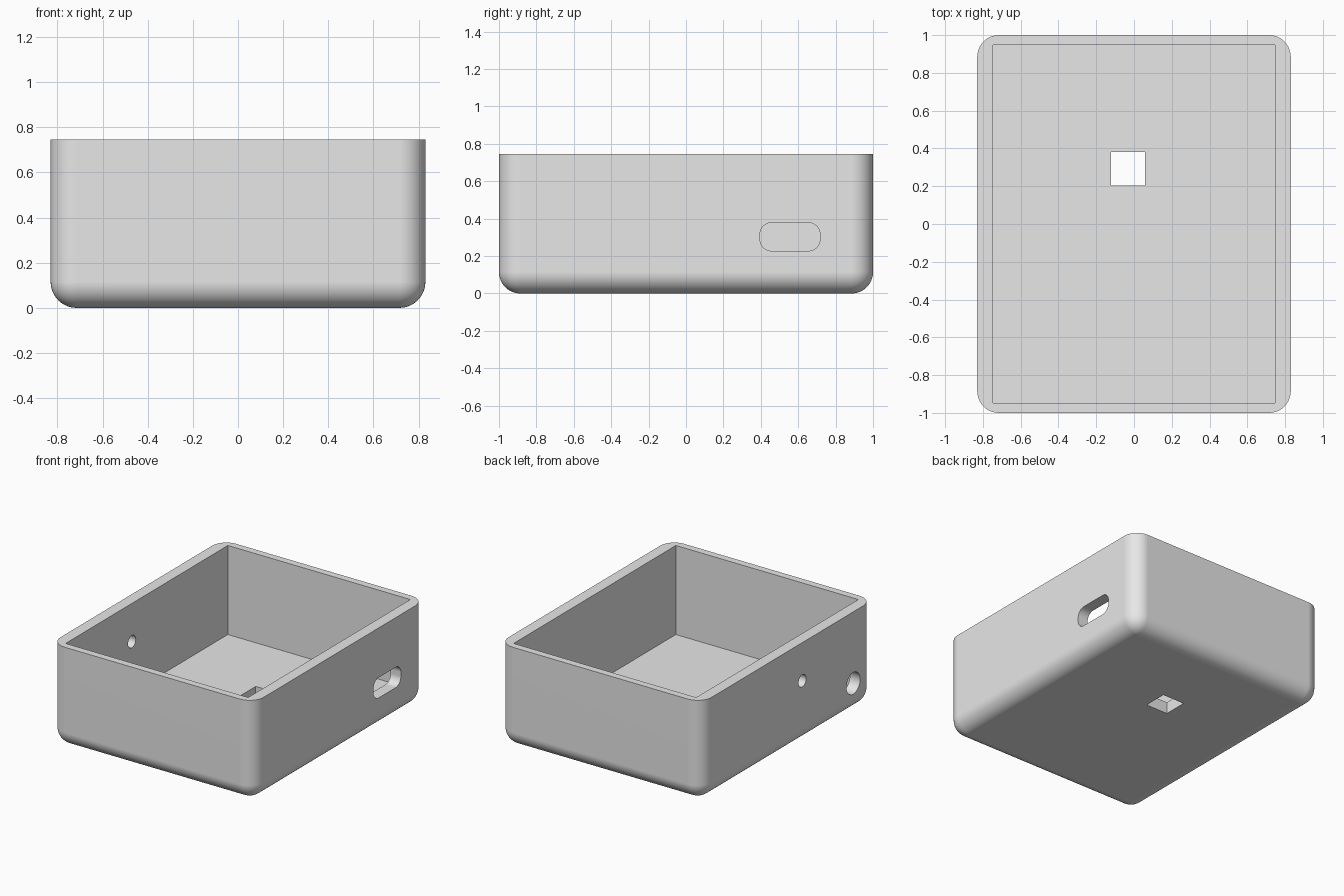
import bpy
import bmesh
from mathutils import Matrix, Vector

cube = bpy.data.objects.get("Cube")
if cube:
    bpy.data.objects.remove(cube, do_unlink=True)

grey = bpy.data.materials.new("plain grey")
grey.use_nodes = True
grey.diffuse_color = (0.8, 0.8, 0.8, 1)
grey.node_tree.nodes["Principled BSDF"].inputs["Base Color"].default_value = (0.8, 0.8, 0.8, 1)

HALF_X, HALF_Y, HEIGHT = 0.83, 1.0, 0.745
INNER_X, INNER_Y, FLOOR = 0.746, 0.947, 0.087
ROUND = 0.115


def finish(name, bm):
    mesh = bpy.data.meshes.new(name)
    bm.to_mesh(mesh)
    bm.free()
    obj = bpy.data.objects.new(name, mesh)
    bpy.context.collection.objects.link(obj)
    return obj


def box(name, low, high, radius=0, rounded=None, segments=12):
    """Box between two corners; edges passing the rounded test get a fillet."""
    low, high = Vector(low), Vector(high)
    bm = bmesh.new()
    size = high - low
    bmesh.ops.create_cube(bm, size=1, matrix=Matrix.Translation((low + high) / 2)
                          @ Matrix.Diagonal((*size, 1)))
    if rounded:
        edges = [e for e in bm.edges if rounded(e.verts[0].co, e.verts[1].co)]
        bmesh.ops.bevel(bm, geom=edges, offset=radius, segments=segments,
                        profile=0.5, affect='EDGES', clamp_overlap=True)
    return finish(name, bm)


def side_pin(name, x, y, z, radius):
    """Round cutter lying along x."""
    bm = bmesh.new()
    bmesh.ops.create_cone(bm, cap_ends=True, segments=48, radius1=radius, radius2=radius,
                          depth=0.3, matrix=Matrix.Translation((x, y, z))
                          @ Matrix.Rotation(1.5707963, 4, 'Y'))
    return finish(name, bm)


# Outer shell: rounded uprights and bottom, square rim
shell = box("enclosure_tray", (-HALF_X, -HALF_Y, 0), (HALF_X, HALF_Y, HEIGHT), ROUND,
            lambda a, b: min(a.z, b.z) < 0.01)

# Cavity, floor window, slot and two round side holes
cutters = [
    box("cavity_cutter", (-INNER_X, -INNER_Y, FLOOR), (INNER_X, INNER_Y, HEIGHT + 0.2)),
    box("floor_window_cutter", (-0.122, 0.204, -0.1), (0.058, 0.381, 0.2)),
    box("slot_cutter", (0.65, 0.396, 0.228), (0.95, 0.716, 0.378), 0.06,
        lambda a, b: abs(a.x - b.x) > 0.1),
    side_pin("small_hole_cutter", -HALF_X, -0.173, 0.462, 0.045),
    side_pin("large_hole_cutter", -HALF_X, -0.767, 0.217, 0.08),
]

bpy.ops.object.select_all(action='DESELECT')
bpy.context.view_layer.objects.active = shell
shell.select_set(True)
for cutter in cutters:
    cut = shell.modifiers.new(cutter.name, 'BOOLEAN')
    cut.operation = 'DIFFERENCE'
    cut.solver = 'EXACT'
    cut.object = cutter
    bpy.ops.object.modifier_apply(modifier=cut.name)
    bpy.data.objects.remove(cutter, do_unlink=True)

# Colour and shading: flat walls, smooth fillets
shell.data.materials.clear()
shell.data.materials.append(grey)
bpy.ops.object.shade_smooth_by_angle(angle=0.52)
normals = shell.modifiers.new("even_normals", 'WEIGHTED_NORMAL')
normals.keep_sharp = True
